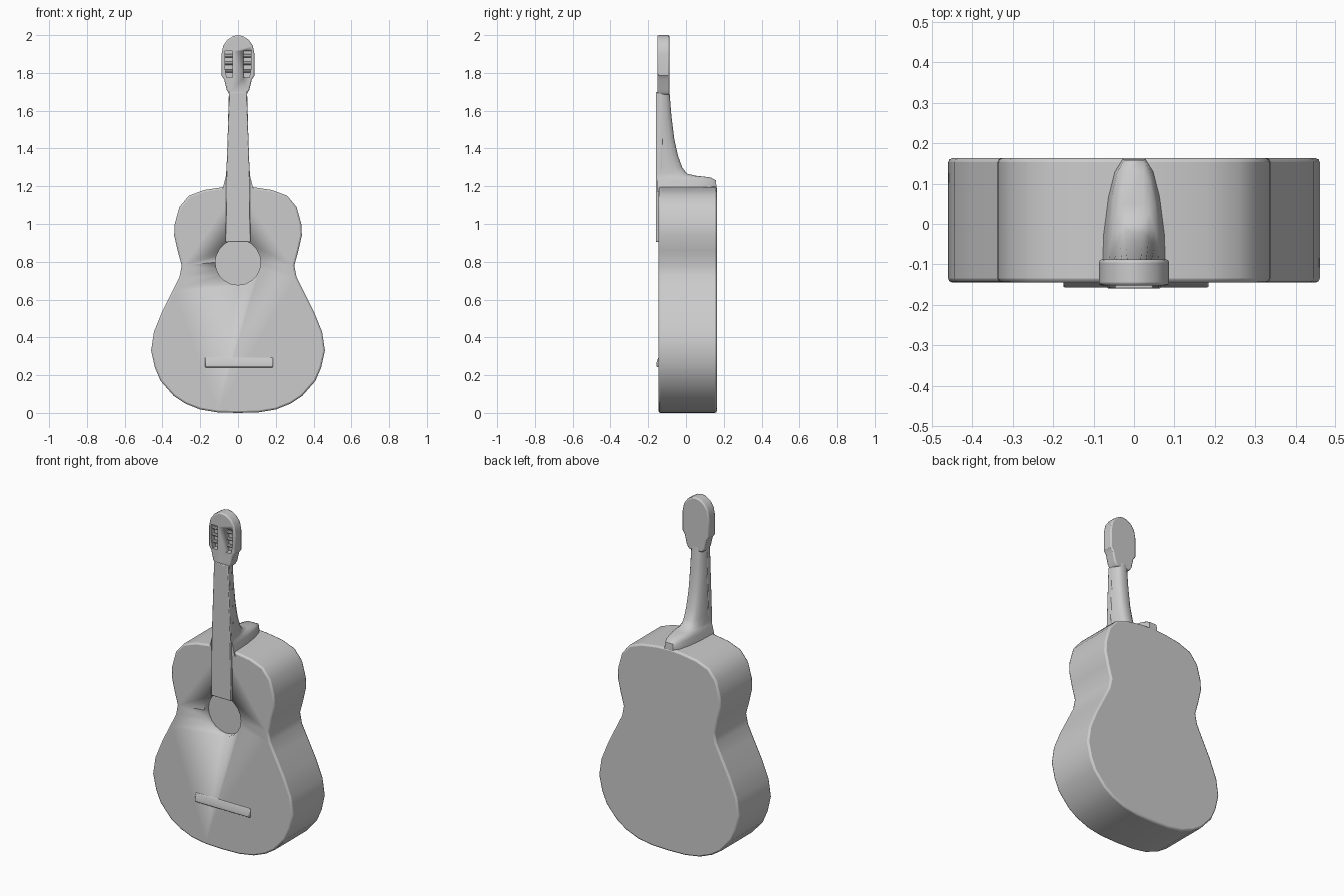
import bpy, bmesh, math
from mathutils import Matrix

if "Cube" in bpy.data.objects:
    bpy.data.objects.remove(bpy.data.objects["Cube"])

grey = bpy.data.materials.new("plain grey")
grey.use_nodes = True
COLOUR = (0.6, 0.6, 0.6, 1)
grey.diffuse_color = COLOUR
grey.node_tree.nodes["Principled BSDF"].inputs["Base Color"].default_value = COLOUR


def finish(name, bm, angle=30):
    """Turn a bmesh into a shaded object."""
    bmesh.ops.recalc_face_normals(bm, faces=bm.faces)
    mesh = bpy.data.meshes.new(name)
    bm.to_mesh(mesh)
    bm.free()
    mesh.materials.append(grey)
    ob = bpy.data.objects.new(name, mesh)
    bpy.context.collection.objects.link(ob)
    bpy.ops.object.select_all(action="DESELECT")
    ob.select_set(True)
    bpy.context.view_layer.objects.active = ob
    bpy.ops.object.shade_smooth_by_angle(angle=math.radians(angle))
    return ob


def loft(name, rings, angle=30):
    """Skin a row of closed rings and cap both ends."""
    bm = bmesh.new()
    loops = [[bm.verts.new(p) for p in ring] for ring in rings]
    n = len(loops[0])
    for a, b in zip(loops, loops[1:]):
        for i in range(n):
            bm.faces.new((a[i], a[(i + 1) % n], b[(i + 1) % n], b[i]))
    bm.faces.new(loops[0])
    bm.faces.new(loops[-1])
    return finish(name, bm, angle)


def slab(name, half, y0, y1, angle=30):
    """Mirror a half outline of (x, z) and give it thickness."""
    outline = half + [(-x, z) for x, z in reversed(half) if x > 0]
    return loft(name, [[(x, y, z) for x, z in outline] for y in (y0, y1)], angle)


def modify(ob, kind, **settings):
    mod = ob.modifiers.new(kind.title(), kind)
    for key, value in settings.items():
        setattr(mod, key, value)
    bpy.context.view_layer.objects.active = ob
    bpy.ops.object.modifier_apply(modifier=mod.name)


def cut(ob, cutter):
    modify(ob, "BOOLEAN", operation="DIFFERENCE", object=cutter, solver="EXACT")
    bpy.data.objects.remove(cutter)


def soften(ob, width):
    modify(ob, "BEVEL", width=width, segments=2, limit_method="ANGLE",
           angle_limit=math.radians(50))


# Body with a waisted outline
body = slab("body", [
    (0, 0), (0.11, 0.003), (0.2, 0.018), (0.28, 0.05), (0.34, 0.09), (0.41, 0.17),
    (0.44, 0.24), (0.46, 0.33), (0.445, 0.43), (0.4, 0.54), (0.345, 0.65),
    (0.31, 0.72), (0.298, 0.78), (0.32, 0.86), (0.338, 0.94), (0.335, 1.0),
    (0.31, 1.09), (0.26, 1.15), (0.18, 1.18), (0.08, 1.195), (0, 1.2)], -0.145, 0.163)
soften(body, 0.01)

# Shallow sound hole
bm = bmesh.new()
bmesh.ops.create_cone(bm, cap_ends=True, segments=20, radius1=0.12, radius2=0.12, depth=0.1,
                      matrix=Matrix.Translation((0, -0.155, 0.797))
                      @ Matrix.Rotation(math.pi / 2, 4, "X"))
cut(body, finish("sound_hole_cutter", bm))

# Fingerboard
fingerboard = slab("fingerboard", [(0.066, 0.905), (0.062, 1.25), (0.047, 1.7)], -0.16, -0.125)
soften(fingerboard, 0.004)

# Neck with a heel that runs back along the top of the body
SECTION = [(0, 1), (0.4, 0.95), (0.7, 0.8), (0.9, 0.6), (1, 0.35)]
STATIONS = [(1.17, 0.085, 0.161), (1.2, 0.078, 0.161), (1.232, 0.07, 0.158),
            (1.247, 0.066, 0.13), (1.256, 0.064, 0.05), (1.267, 0.063, 0.005),
            (1.3, 0.061, -0.02), (1.36, 0.058, -0.042), (1.45, 0.055, -0.062),
            (1.57, 0.052, -0.077), (1.71, 0.048, -0.088)]
rings = []
for z, half_width, back in STATIONS:
    side = [(half_width * w, -0.15 + (back + 0.15) * u, z) for u, w in SECTION]
    rings.append(side + [(-x, y, z) for x, y, z in reversed(side)])
loft("neck", rings, 40)

# Headstock with two string slots
head = slab("headstock", [
    (0.045, 1.685), (0.06, 1.71), (0.073, 1.765), (0.087, 1.785), (0.087, 1.9),
    (0.078, 1.945), (0.055, 1.977), (0.025, 1.995), (0, 2.0)], -0.152, -0.088)
soften(head, 0.007)
for s in (-1, 1):
    slot = [(0.028, 1.775), (0.06, 1.775), (0.07, 1.83), (0.07, 1.915), (0.028, 1.915)]
    cut(head, loft("slot_cutter", [[(s * x, y, z) for x, z in slot] for y in (-0.2, -0.122)]))

# Tuning rollers lying across the slots
for s in (-1, 1):
    for i in range(3):
        bm = bmesh.new()
        bmesh.ops.create_cone(bm, cap_ends=True, segments=8, radius1=0.009, radius2=0.009,
                              depth=0.055, matrix=Matrix.Translation((s * 0.05, -0.133, 1.81 + 0.04 * i))
                              @ Matrix.Rotation(math.pi / 2, 4, "Y"))
        finish(f"tuning_roller_{'left' if s > 0 else 'right'}_{i + 1}", bm)

# Bridge, thicker along its lower edge
bridge = loft("bridge", [[(x, -0.135, 0.238), (x, -0.157, 0.245), (x, -0.157, 0.262),
                          (x, -0.146, 0.295), (x, -0.135, 0.297)] for x in (-0.175, 0.185)])
soften(bridge, 0.004)
